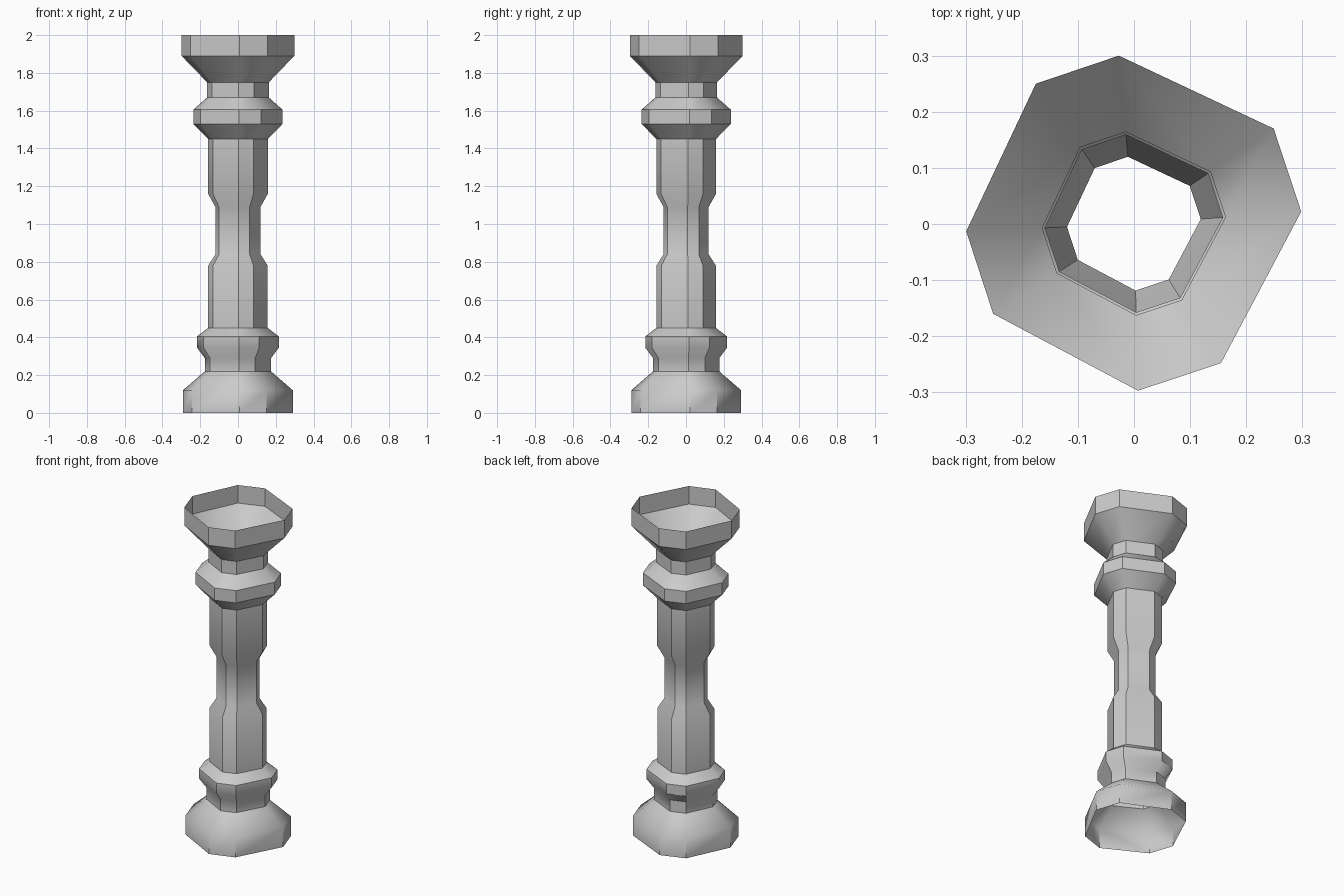
import bpy, bmesh
from math import radians

if "Cube" in bpy.data.objects:
    bpy.data.objects.remove(bpy.data.objects["Cube"])

# Skewed eight-sided outline, measured at the top rim (counter-clockwise)
OUTLINE = [(-0.175, 0.25), (-0.299, -0.013), (-0.251, -0.16), (0.007, -0.297),
           (0.155, -0.248), (0.298, 0.022), (0.249, 0.17), (-0.027, 0.3)]
RIM = 0.298

# Column silhouette: (half width, height)
PROFILE = [(0.29, 0.0), (0.29, 0.12), (0.175, 0.22), (0.175, 0.29),
           (0.216, 0.345), (0.216, 0.405), (0.157, 0.45), (0.157, 0.78),
           (0.119, 0.84), (0.119, 1.09), (0.158, 1.16), (0.158, 1.45),
           (0.236, 1.53), (0.236, 1.605), (0.163, 1.67), (0.163, 1.75),
           (0.298, 1.89), (0.298, 2.0)]

# Open hollow shell lofted through scaled copies of the outline
bm = bmesh.new()
rings = [[bm.verts.new((x * r / RIM, y * r / RIM, z)) for x, y in OUTLINE]
         for r, z in PROFILE]
n = len(OUTLINE)
for low, high in zip(rings, rings[1:]):
    for i in range(n):
        j = (i + 1) % n
        bm.faces.new((low[i], low[j], high[j], high[i]))

mesh = bpy.data.meshes.new("column")
bm.to_mesh(mesh)
bm.free()
column = bpy.data.objects.new("column", mesh)
bpy.context.collection.objects.link(column)

# Crisp corners, with soft funnel and base shoulders
bpy.context.view_layer.objects.active = column
column.select_set(True)
bpy.ops.object.shade_smooth_by_angle(angle=radians(36))
for edge in mesh.edges:
    if all(abs(mesh.vertices[v].co.z - 0.12) < 0.001 for v in edge.vertices):
        edge.use_edge_sharp = False
